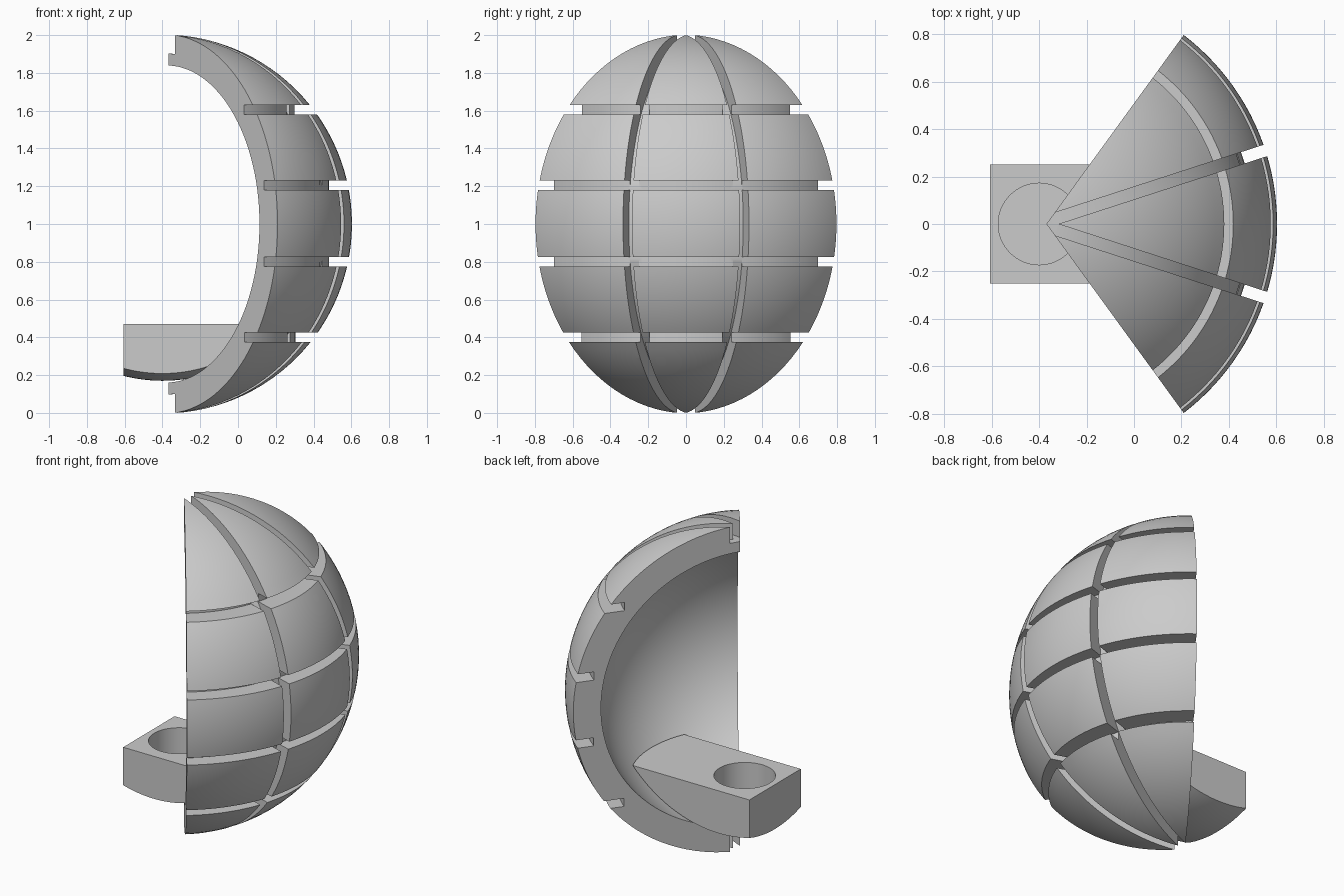
import bpy, bmesh
from math import sin, cos, asin, pi, radians, sqrt
from mathutils import Matrix

if "Cube" in bpy.data.objects:
    bpy.data.objects.remove(bpy.data.objects["Cube"], do_unlink=True)

CENTRE = Matrix.Translation((-0.4, 0, 1))
R_OUT, R_IN, R_TAB = 1.003, 0.84, 0.83
GAP = 0.025            # half width of every groove
DEPTH = 0.1
SEGMENTS = 144

grey = bpy.data.materials.new("plain_grey")
grey.use_nodes = True
colour = (0.6, 0.6, 0.6, 1)
grey.diffuse_color = colour
grey.node_tree.nodes["Principled BSDF"].inputs["Base Color"].default_value = colour


def finish(name, bm, matrix):
    bmesh.ops.recalc_face_normals(bm, faces=bm.faces)
    mesh = bpy.data.meshes.new(name)
    bm.to_mesh(mesh)
    bm.free()
    mesh.transform(matrix)
    mesh.materials.append(grey)
    ob = bpy.data.objects.new(name, mesh)
    bpy.context.collection.objects.link(ob)
    return ob


def revolve(name, profile, matrix):
    """Spin a closed (radius, height) loop around z."""
    bm = bmesh.new()
    rings = []
    for i in range(SEGMENTS):
        a = 2 * pi * i / SEGMENTS
        rings.append([bm.verts.new((r * cos(a), r * sin(a), z)) for r, z in profile])
    n = len(profile)
    for i, ring in enumerate(rings):
        nxt = rings[(i + 1) % SEGMENTS]
        for j in range(n):
            k = (j + 1) % n
            bm.faces.new((ring[j], nxt[j], nxt[k], ring[k]))
    return finish(name, bm, matrix)


def prism(name, outline, low, high):
    bm = bmesh.new()
    base = bm.faces.new([bm.verts.new((x, y, low)) for x, y in outline])
    made = bmesh.ops.extrude_face_region(bm, geom=[base])["geom"]
    top = [v for v in made if isinstance(v, bmesh.types.BMVert)]
    bmesh.ops.translate(bm, verts=top, vec=(0, 0, high - low))
    return finish(name, bm, CENTRE)


def combine(ob, cutter, operation):
    mod = ob.modifiers.new("cut", "BOOLEAN")
    mod.object, mod.operation, mod.solver = cutter, operation, "EXACT"
    bpy.context.view_layer.objects.active = ob
    bpy.ops.object.modifier_apply(modifier=mod.name)
    bpy.data.objects.remove(cutter, do_unlink=True)


def arc(radius, start, end, steps):
    angles = [start + (end - start) * i / steps for i in range(steps + 1)]
    return [(max(radius * cos(a), 0.001), radius * sin(a)) for a in angles]


# Shell section: outer arc with ring grooves, inner arc back to the top
outer = []
start = pi / 2
for z in (0.605, 0.205, -0.2, -0.6):
    outer += arc(R_OUT, start, asin((z + GAP) / R_OUT), 16)
    floor = sqrt(R_OUT ** 2 - z ** 2) - DEPTH
    outer += [(floor, z + GAP), (floor, z - GAP)]
    start = asin((z - GAP) / R_OUT)
outer += arc(R_OUT, start, -pi / 2, 16)
shell = revolve("shell", outer + arc(R_IN, -pi / 2, pi / 2, 72), CENTRE)

# Keep only the wedge between the two side planes
half = radians(54)
apex = GAP / sin(half)
far = (apex + 2 * cos(half), 2 * sin(half))
wedge = prism("wedge_cutter", [(apex, 0), (far[0], -far[1]), (3, -far[1]), (3, far[1]), far], -2, 2)
combine(shell, wedge, "INTERSECT")

# Upright grooves, cut by flat rings passing over the poles
for side in (-1, 1):
    turn = Matrix.Rotation(side * radians(18), 4, "Z") @ Matrix.Rotation(pi / 2, 4, "X")
    r = R_OUT - DEPTH
    ring = revolve("groove_cutter", [(r, -GAP), (1.2, -GAP), (1.2, GAP), (r, GAP)], CENTRE @ turn)
    combine(shell, ring, "DIFFERENCE")

# Mounting tab: block trimmed by a ball, with a blind round socket
tab = prism("mounting_tab", [(-0.207, -0.25), (0.8, -0.25), (0.8, 0.25), (-0.207, 0.25)], -0.95, -0.53)
bm = bmesh.new()
bmesh.ops.create_uvsphere(bm, u_segments=SEGMENTS, v_segments=72, radius=R_TAB)
combine(tab, finish("ball_cutter", bm, CENTRE), "INTERSECT")
socket = [(0.172 * cos(2 * pi * i / 64), 0.172 * sin(2 * pi * i / 64)) for i in range(64)]
combine(tab, prism("socket_cutter", socket, -0.74, -0.4), "DIFFERENCE")

# Smooth curved surfaces, crisp groove edges
bpy.ops.object.select_all(action="DESELECT")
for ob in (shell, tab):
    ob.select_set(True)
bpy.context.view_layer.objects.active = shell
bpy.ops.object.shade_smooth_by_angle(angle=radians(25))
